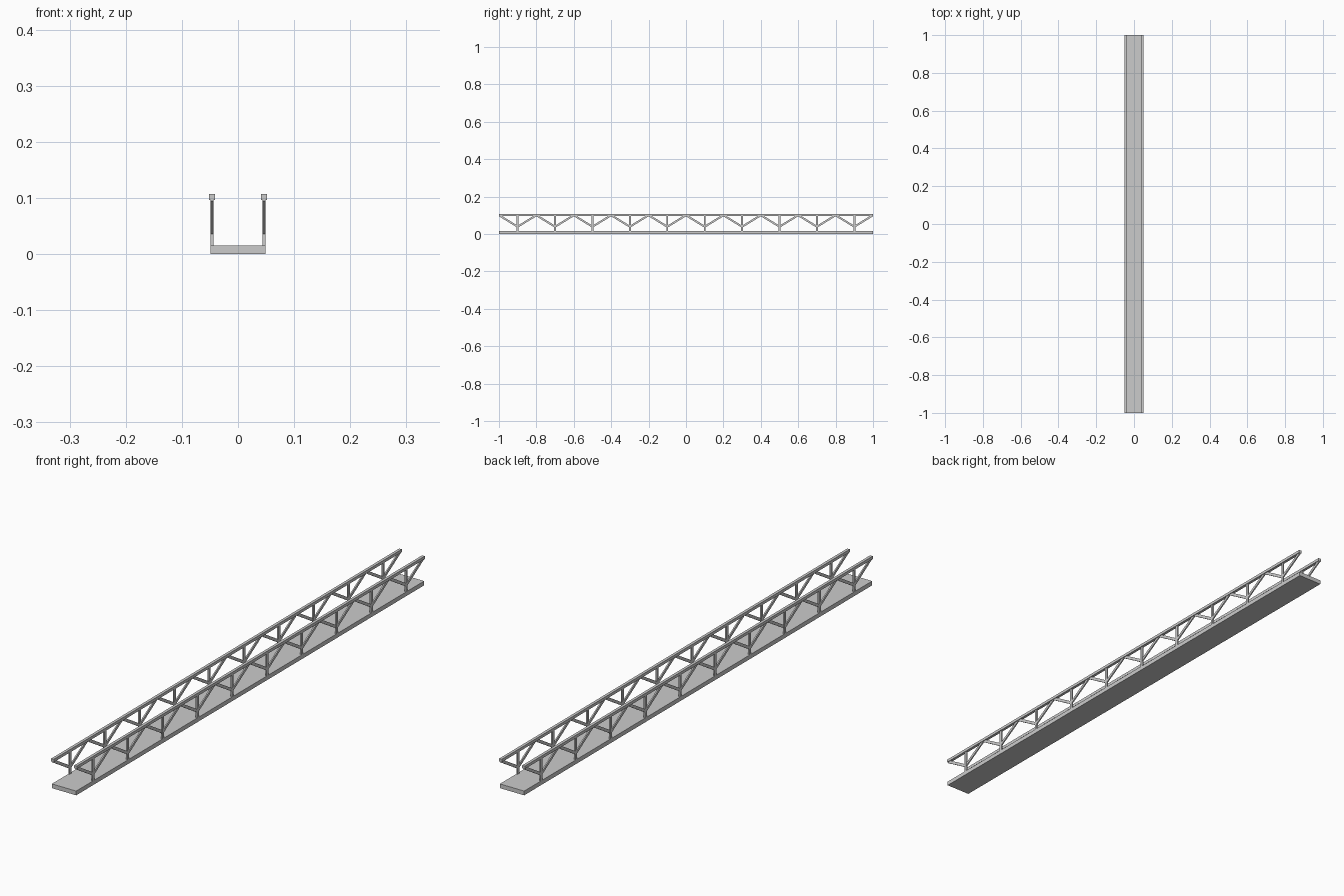
import bpy

if "Cube" in bpy.data.objects:
    bpy.data.objects.remove(bpy.data.objects["Cube"])

SIDE_X = 0.0462      # centre of each side truss
BAYS, PITCH = 10, 0.2


def extruded(name, profile, x0, x1):
    """Extrude a closed (y, z) profile from x0 to x1."""
    n = len(profile)
    verts = [(x, y, z) for x in (x0, x1) for y, z in profile]
    faces = [tuple(range(n))[::-1], tuple(range(n, 2 * n))]
    faces += [(i, (i + 1) % n, n + (i + 1) % n, n + i) for i in range(n)]
    mesh = bpy.data.meshes.new(name)
    mesh.from_pydata(verts, [], faces)
    obj = bpy.data.objects.new(name, mesh)
    bpy.context.collection.objects.link(obj)
    return obj


def rect(y0, y1, z0, z1):
    return [(y0, z0), (y1, z0), (y1, z1), (y0, z1)]


def side_part(name, profile, width, repeat=False):
    """Truss member, optionally repeated per bay, mirrored to both sides."""
    obj = extruded(name, profile, SIDE_X - width / 2, SIDE_X + width / 2)
    if repeat:
        arr = obj.modifiers.new("bays", "ARRAY")
        arr.use_relative_offset = False
        arr.use_constant_offset = True
        arr.constant_offset_displace = (0, PITCH, 0)
        arr.count = BAYS
    mir = obj.modifiers.new("both_sides", "MIRROR")
    mir.use_axis = (True, False, False)
    mir.use_mirror_merge = False
    return obj


# Walkway deck
extruded("deck", rect(-1, 1, 0, 0.0155), -0.049, 0.049)

# Top rails
side_part("top_rail", rect(-1, 1, 0.0965, 0.107), 0.0105)

# Upright posts, one in the middle of each bay
side_part("post", rect(-0.905, -0.895, 0.0155, 0.0965), 0.0055, True)

# V-shaped diagonal braces meeting at each post
brace = [(-1, 0.0945), (-0.9, 0.033), (-0.8, 0.0945),
         (-0.8, 0.1065), (-0.9, 0.045), (-1, 0.1065)]
side_part("diagonal_brace", brace, 0.0048, True)
